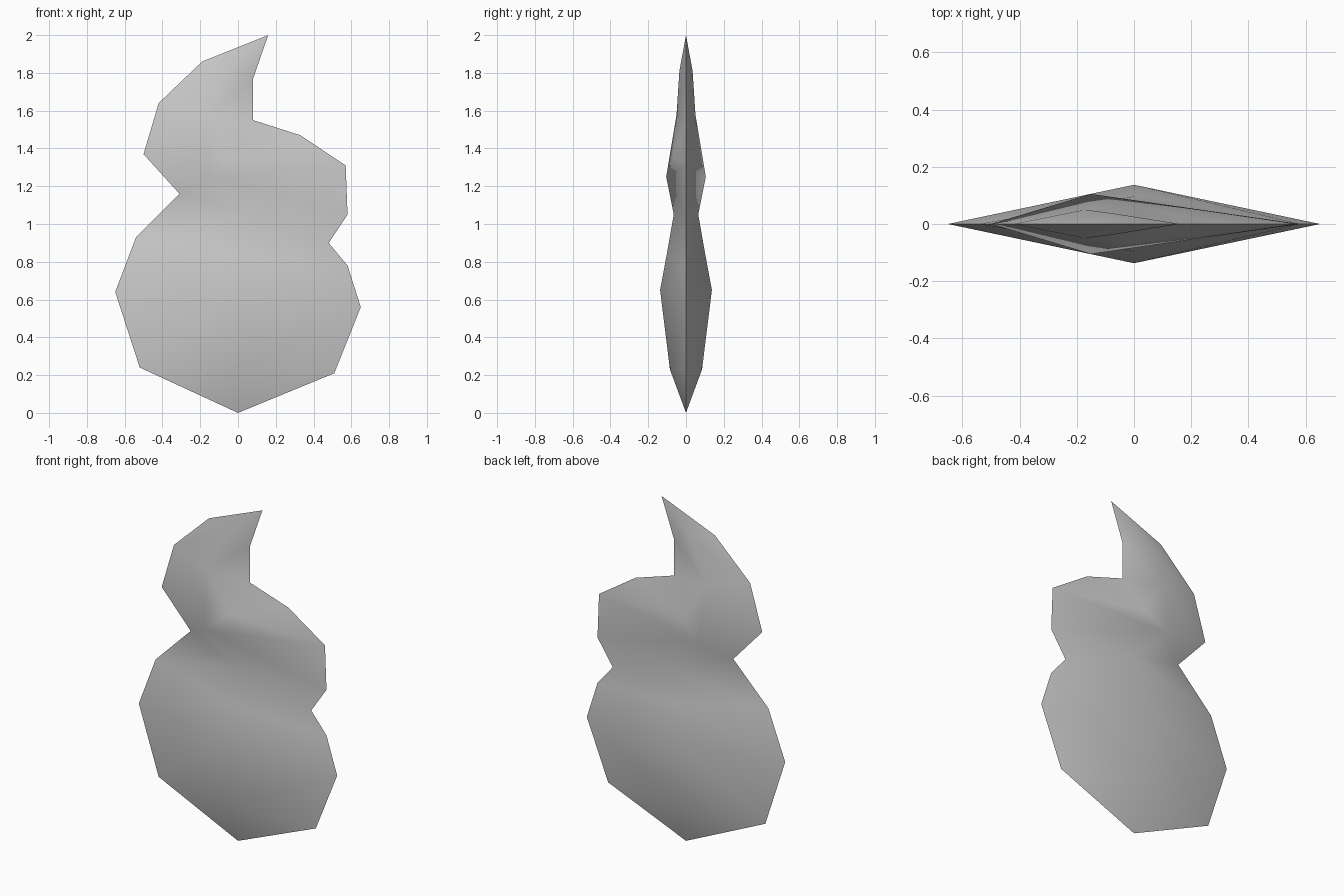
import bpy
import bmesh

cube = bpy.data.objects.get("Cube")
if cube:
    bpy.data.objects.remove(cube, do_unlink=True)

# One plain grey
grey = bpy.data.materials.new("plain grey")
grey.use_nodes = True
colour = (0.6, 0.6, 0.6, 1)
grey.diffuse_color = colour
grey.node_tree.nodes["Principled BSDF"].inputs["Base Color"].default_value = colour

# Outline points (x, z) and ridge points (x, z, half thickness), bottom to top
foot, tip = (0, 0), (0.16, 2.0)
left = [(-.52, .24), (-.65, .64), (-.54, .93), (-.31, 1.16), (-.50, 1.37),
        (-.42, 1.64), (-.19, 1.86)]
right = [(.51, .21), (.65, .56), (.58, .78), (.48, .90), (.58, 1.05),
         (.08, 1.55), (.08, 1.77)]
ridge = [(0, .23, .085), (0, .65, .137), (.02, .85, .10), (.05, 1.05, .065),
         (-.15, 1.25, .105), (-.17, 1.58, .05), (-.06, 1.81, .035)]
shoulder = [(.57, 1.31), (.33, 1.47)]
fold = (-.02, 1.36, .066)

bm = bmesh.new()


def vert(p):
    depth = p[2] if len(p) > 2 else 0
    return bm.verts.new((p[0], -depth, p[1]))


L, R, C = ([vert(p) for p in row] for row in (left, right, ridge))
bottom, top, dip = vert(foot), vert(tip), vert(fold)
s1, s2 = (vert(p) for p in shoulder)

# Bands between neighbouring rows; the shoulder replaces one right-hand band
SHOULDER_BAND = 4
for i in range(len(C) - 1):
    bm.faces.new((L[i], C[i], C[i + 1], L[i + 1]))
    if i != SHOULDER_BAND:
        bm.faces.new((C[i], R[i], R[i + 1], C[i + 1]))

# Folded shoulder
a, b = SHOULDER_BAND, SHOULDER_BAND + 1
for face in ((C[a], R[a], s1, dip), (dip, s1, s2), (dip, s2, R[b]),
             (dip, R[b], C[b]), (C[a], dip, C[b])):
    bm.faces.new(face)

# Closing triangles at foot and tip
bm.faces.new((bottom, C[0], L[0]))
bm.faces.new((bottom, R[0], C[0]))
bm.faces.new((L[-1], C[-1], top))
bm.faces.new((C[-1], R[-1], top))

# Mirror the front half to make the back
both = bm.verts[:] + bm.edges[:] + bm.faces[:]
bmesh.ops.mirror(bm, geom=both, axis='Y', merge_dist=0.001)
bmesh.ops.recalc_face_normals(bm, faces=bm.faces[:])

mesh = bpy.data.meshes.new("flame_body")
bm.to_mesh(mesh)
bm.free()
mesh.materials.append(grey)
flame = bpy.data.objects.new("flame_body", mesh)
bpy.context.collection.objects.link(flame)

# Smooth faces with a sharp rim
bpy.ops.object.select_all(action='DESELECT')
flame.select_set(True)
bpy.context.view_layer.objects.active = flame
bpy.ops.object.shade_smooth_by_angle(angle=1.0)
